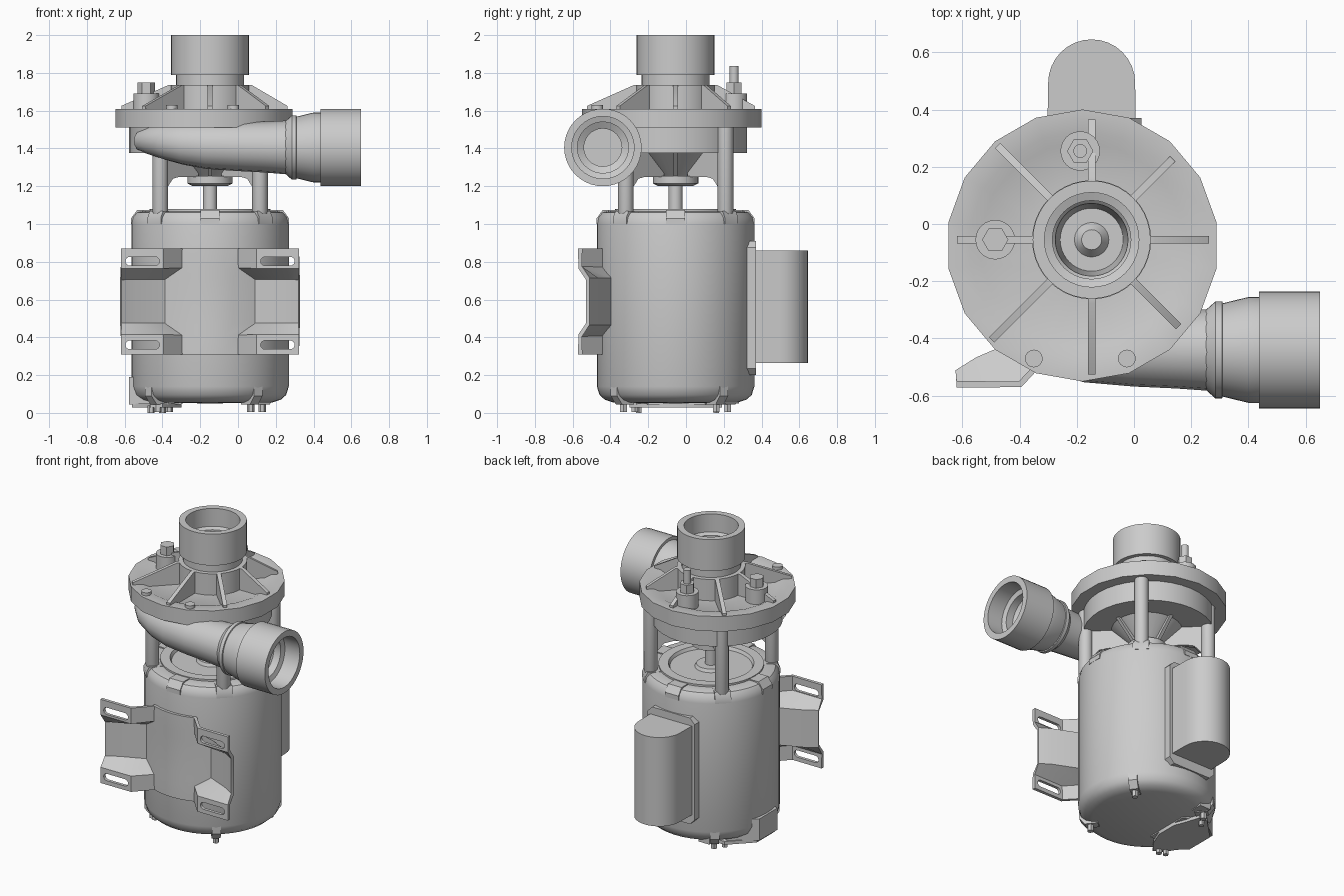
import bpy, bmesh
from math import cos, sin, pi, radians
from mathutils import Matrix, Vector

if "Cube" in bpy.data.objects:
    bpy.data.objects.remove(bpy.data.objects["Cube"])

AX, AY = -0.148, -0.055          # main shaft axis
CX, CY = -0.18, -0.075           # pump casing centre (slightly offset)
T = Matrix.Translation


def finish(name, bm):
    bmesh.ops.remove_doubles(bm, verts=bm.verts, dist=1e-5)
    bmesh.ops.recalc_face_normals(bm, faces=bm.faces)
    me = bpy.data.meshes.new(name)
    bm.to_mesh(me)
    bm.free()
    ob = bpy.data.objects.new(name, me)
    bpy.context.collection.objects.link(ob)
    return ob


def lathe(name, profile, mat, seg=40, closed=False, phase=0.0):
    """Revolve (radius, height) points around local z."""
    bm = bmesh.new()
    rings = [[bm.verts.new(mat @ Vector((r * cos(2 * pi * i / seg + phase), r * sin(2 * pi * i / seg + phase), z)))
              for i in range(seg)] for r, z in profile]
    pairs = list(zip(rings, rings[1:]))
    if closed:
        pairs.append((rings[-1], rings[0]))
    for a, b in pairs:
        for i in range(seg):
            j = (i + 1) % seg
            bm.faces.new((a[i], a[j], b[j], b[i]))
    return finish(name, bm)


def cyl(name, x, y, r, z0, z1, seg=24):
    return lathe(name, [(0, z0), (r, z0), (r, z1), (0, z1)], T((x, y, 0)), seg)


def prism(name, pts, z0, z1, mat=Matrix()):
    """Extrude a 2D outline along local z."""
    bm = bmesh.new()
    lo = [bm.verts.new(mat @ Vector((x, y, z0))) for x, y in pts]
    hi = [bm.verts.new(mat @ Vector((x, y, z1))) for x, y in pts]
    bm.faces.new(lo)
    bm.faces.new(hi)
    n = len(pts)
    for i in range(n):
        j = (i + 1) % n
        bm.faces.new((lo[i], lo[j], hi[j], hi[i]))
    return finish(name, bm)


def radial(name, pts, ang, thick):
    """Upright plate outlined in (radius, z), set at an angle around the shaft."""
    m = T((AX, AY, 0)) @ Matrix.Rotation(radians(ang), 4, 'Z') @ Matrix.Rotation(pi / 2, 4, 'X')
    return prism(name, pts, -thick / 2, thick / 2, m)


def stadium(cx, cy, half, r, n=8):
    pts = [(cx + half - r + r * cos(-pi / 2 + pi * i / n), cy + r * sin(-pi / 2 + pi * i / n)) for i in range(n + 1)]
    return pts + [(2 * cx - x, 2 * cy - y) for x, y in pts]


axis = T((AX, AY, 0))
casing = T((CX, CY, 0))

# Motor
lathe("motor_body", [(0, .05), (.33, .055), (.375, .07), (.403, .095), (.417, .14), (.417, 1.0), (.41, 1.035),
                     (.39, 1.06), (.36, 1.068), (.32, 1.068), (.32, 1.08), (.26, 1.08), (.25, 1.06), (.1, 1.06),
                     (.09, 1.08), (0, 1.08)], axis, 48)
lathe("shaft", [(0, 1.05), (.037, 1.05), (.037, 1.25), (0, 1.25)], axis, 24)
for a in (0, 90, 180, 270):
    radial("shoulder_tab", [(.3, 1.0), (.418, 1.0), (.418, 1.03), (.385, 1.075), (.3, 1.075)], a, .1)

# Posts, webs and motor bolts at the four diagonals
for a in (45, 135, 225, 315):
    px, py = AX + .373 * cos(radians(a)), AY + .373 * sin(radians(a))
    lathe("post", [(0, 1.02), (.028, 1.02), (.042, 1.07), (.042, 1.52), (0, 1.52)], T((px, py, 0)), 20)
    radial("post_web", [(.1, 1.25), (.24, 1.25), (.29, 1.24), (.335, 1.19), (.373, 1.15), (.373, 1.4), (.1, 1.4)], a, .025)
    bx, by = AX + .35 * cos(radians(a - 7)), AY + .35 * sin(radians(a - 7))
    cyl("bottom_bolt", bx, by, .02, .005, .08, 6)
    radial("bottom_bolt_lug", [(.3, .045), (.38, .045), (.415, .09), (.415, .14), (.3, .14)], a - 7, .055)
    radial("shoulder_lug", [(.3, 1.0), (.418, 1.0), (.418, 1.035), (.4, 1.07), (.3, 1.07)], a, .1)

# Bottom wiring box
prism("wiring_box", [(-.578, -.14), (-.578, .05), (-.42, .17), (-.3, .1), (-.3, -.2), (-.42, -.22)], .045, .19)
cover = [(-.56, -.14), (-.56, .05), (-.47, .14), (-.42, .19), (-.36, .19), (-.33, .1), (-.3, .02), (-.3, -.12),
         (-.34, -.22), (-.4, -.3), (-.46, -.27), (-.5, -.2)]
prism("wiring_cover", cover, .028, .05)
cyl("cover_bolt", -.46, -.25, .018, .0, .04, 6)
cyl("cover_bolt", -.4, .16, .018, .0, .04, 6)
prism("ground_lug", [(-.37, .2), (-.29, .2), (-.29, .28), (-.37, .28)], .05, .12)

# Capacitor housing on the back
arc = [(AX + .152 * cos(pi * i / 16), .493 + .152 * sin(pi * i / 16)) for i in range(17)]
prism("capacitor_cover", [(AX + .155, .3)] + arc + [(AX - .155, .3)], .265, .86)
back = T((AX, 0, .555)) @ Matrix.Rotation(pi / 2, 4, 'X')
flange = [(.14, -.355), (.175, -.32), (.175, .32), (.14, .355), (-.14, .355), (-.175, .32), (-.175, -.32), (-.14, -.355)]
prism("capacitor_flange", flange, -.37, -.29, back)

# Mounting bracket: sheet saddle with two bent, slotted feet
end = [(.472, -.56), (.25, -.56), (.15, -.453), (.075, -.473)]
mid = [(.472, -.52), (.40, -.475), (.24, -.406), (.12, -.463)]
bm = bmesh.new()
rows = []
for z, sec in ((.31, end), (.41, end), (.47, mid), (.71, mid), (.77, end), (.87, end)):
    full = [(-x, y) for x, y in sec] + [(0, -.48)] + sec[::-1]
    rows.append([bm.verts.new((AX + x, y, z)) for x, y in full])
for a, b in zip(rows, rows[1:]):
    for i in range(len(a) - 1):
        bm.faces.new((a[i], a[i + 1], b[i + 1], b[i]))
bracket = finish("mounting_bracket", bm)
mod = bracket.modifiers.new("thickness", 'SOLIDIFY')
mod.thickness, mod.offset = .022, 0
bpy.context.view_layer.objects.active = bracket
bpy.ops.object.modifier_apply(modifier=mod.name)
for s in (-1, 1):
    for z in (.36, .803):
        cut = prism("slot_cutter", stadium(AX + s * .358, z, .09, .023), .5, .62, Matrix.Rotation(pi / 2, 4, 'X'))
        cut.hide_render = True
        mod = bracket.modifiers.new("slot", 'BOOLEAN')
        mod.operation, mod.object, mod.solver = 'DIFFERENCE', cut, 'EXACT'
        bpy.ops.object.modifier_apply(modifier=mod.name)
        bpy.data.objects.remove(cut)

# Pump casing
lathe("casing_flange", [(.17, 1.51), (.475, 1.51), (.475, 1.61), (.40, 1.61), (.36, 1.592), (.17, 1.592)],
      casing, 18, True, radians(10))
lathe("casing_back", [(0, 1.515), (.397, 1.515), (.397, 1.375), (.17, 1.375), (0, 1.375)], casing, 36)
lathe("seal_cone", [(0, 1.25), (.08, 1.25), (.22, 1.38), (0, 1.38)], axis, 32)
lathe("seal_collar", [(0, 1.2), (.09, 1.2), (.12, 1.215), (.12, 1.255), (0, 1.255)], axis, 32)
for a in (0, 90, 180, 270):
    radial("cone_rib", [(.05, 1.24), (.1, 1.24), (.24, 1.38), (.05, 1.38)], a, .022)

# Suction inlet with socket bore and stiffening ribs
lathe("suction_inlet", [(0, 1.55), (.035, 1.55), (.06, 1.517), (.11, 1.517), (.127, 1.75), (.137, 1.76), (.137, 1.87),
                        (.165, 1.88), (.165, 2.0), (.206, 2.0), (.206, 1.79), (.18, 1.79), (.18, 1.735),
                        (.208, 1.735), (.208, 1.53)], axis, 40)
for k, r in enumerate((.41, .40, .42, .465, .47, .495, .47, .43)):
    radial("top_rib", [(.19, 1.735), (.222, 1.735), (r, 1.625), (r, 1.58), (.19, 1.58)], 45 * k, .026)

# Plugs, drain fitting and casing bolts
for x, y in ((-.485, -.055), (-.188, .255)):
    cyl("plug_boss", x, y, .069, 1.57, 1.69)
    cyl("plug_hex", x, y, .046, 1.68, 1.748, 6)
cyl("vent_nipple", -.188, .255, .024, 1.74, 1.837, 16)
for x in (-.35, -.025):
    cyl("casing_bolt", x, -.47, .031, 1.6, 1.63, 16)

# Volute horn growing towards the discharge
cu = bpy.data.curves.new("volute_horn", 'CURVE')
cu.dimensions, cu.bevel_depth, cu.bevel_resolution, cu.use_fill_caps = '3D', 1.0, 6, True
path = [(-.5, -.24, 1.44, .06), (-.45, -.32, 1.44, .077), (-.38, -.375, 1.435, .095), (-.28, -.41, 1.425, .112),
        (-.16, -.43, 1.415, .124), (0, -.438, 1.41, .13), (.15, -.44, 1.407, .135), (.29, -.44, 1.405, .145)]
sp = cu.splines.new('POLY')
sp.points.add(len(path) - 1)
for p, (x, y, z, r) in zip(sp.points, path):
    p.co, p.radius = (x, y, z, 1), r
horn = bpy.data.objects.new("volute_horn", cu)
bpy.context.collection.objects.link(horn)
bpy.ops.object.select_all(action='DESELECT')
horn.select_set(True)
bpy.context.view_layer.objects.active = horn
bpy.ops.object.convert(target='MESH')
outlet = T((0, -.44, 1.405)) @ Matrix.Rotation(pi / 2, 4, 'Y')
lathe("discharge_outlet", [(0, .295), (.1, .295), (.1, .46), (.135, .48), (.135, .53), (.165, .54), (.165, .65), (.205, .65),
                           (.205, .437), (.185, .437), (.185, .4), (.163, .31), (.17, .308), (.17, .285),
                           (.13, .24), (0, .24)], outlet, 40)

# Smooth shading with sharp edges kept
for ob in bpy.context.collection.objects:
    ob.select_set(ob.type == 'MESH')
bpy.ops.object.shade_smooth_by_angle(angle=radians(32))
